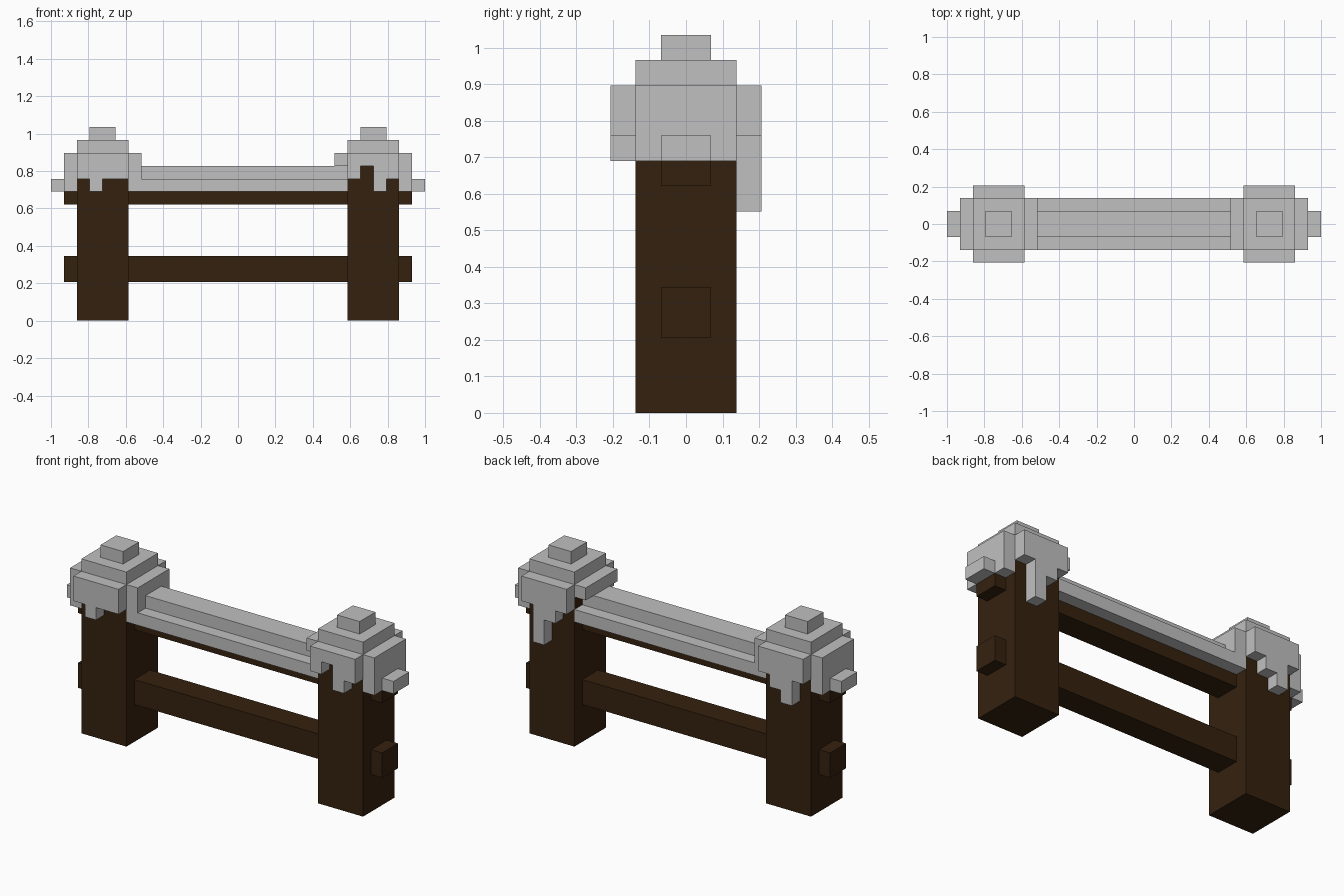
import bpy, bmesh

U = 2 / 29  # one block unit

cube = bpy.data.objects.get("Cube")
if cube:
    bpy.data.objects.remove(cube, do_unlink=True)


def make_material(name, rgb):
    m = bpy.data.materials.new(name)
    m.use_nodes = True
    col = (*rgb, 1)
    m.diffuse_color = col
    bsdf = next(n for n in m.node_tree.nodes if n.type == 'BSDF_PRINCIPLED')
    bsdf.inputs["Base Color"].default_value = col
    bsdf.inputs["Roughness"].default_value = 0.9
    return m


WOOD = make_material("dark_wood", (0.036, 0.0155, 0.0048))
SNOW = make_material("snow_grey", (0.53, 0.53, 0.53))


def finish(name, bm, mat):
    bmesh.ops.recalc_face_normals(bm, faces=bm.faces)
    me = bpy.data.meshes.new(name)
    bm.to_mesh(me)
    bm.free()
    me.materials.append(mat)
    ob = bpy.data.objects.new(name, me)
    bpy.context.collection.objects.link(ob)


def box(name, x, y, z, mat):
    """Box from (low, high) ranges in block units."""
    bm = bmesh.new()
    bmesh.ops.create_cube(bm, size=1)
    for v in bm.verts:
        v.co = [r[0 if c < 0 else 1] * U for c, r in zip(v.co, (x, y, z))]
    finish(name, bm, mat)


def drip_plate(name, x0, y, bottoms, top=13):
    """Snow sheet with a stepped lower edge, one bottom height per column."""
    pts = [(x0 + len(bottoms), top), (x0, top)]
    for i, b in enumerate(bottoms):
        for p in ((x0 + i, b), (x0 + i + 1, b)):
            if p != pts[-1]:
                pts.append(p)
    bm = bmesh.new()
    face = bm.faces.new([bm.verts.new((px * U, y[0] * U, pz * U)) for px, pz in pts])
    ext = bmesh.ops.extrude_face_region(bm, geom=[face])
    moved = [g for g in ext["geom"] if isinstance(g, bmesh.types.BMVert)]
    bmesh.ops.translate(bm, vec=(0, (y[1] - y[0]) * U, 0), verts=moved)
    finish(name, bm, SNOW)


# Rails running through both posts
box("lower_rail", (-13.5, 13.5), (-1, 1), (3, 5), WOOD)
box("upper_rail", (-13.5, 13.5), (-1, 1), (9, 11), WOOD)

# Snow lying on the upper rail
box("rail_snow_base", (-8.5, 8.5), (-2, 2), (10, 11), SNOW)
box("rail_snow_ridge", (-7.5, 8.5), (-1, 1), (11, 12), SNOW)

# Posts with their snow caps: front drips, back drips, inner sheet bottom
sides = {
    "right": (-1, (11, 10, 11, 11), (11, 9, 10, 11), 11),
    "left": (1, (11, 12, 10, 11), (11, 10, 8, 11), 12),
}
for side, (s, front, back, inner) in sides.items():
    def span(a, b):
        return tuple(sorted((a * s, b * s)))

    post = span(8.5, 12.5)
    box(side + "_post", post, (-2, 2), (0, 13), WOOD)
    box(side + "_snow_cap", post, (-2, 2), (13, 14), SNOW)
    box(side + "_snow_peak", span(9.5, 11.5), (-1, 1), (14, 15), SNOW)
    box(side + "_snow_outer", span(12.5, 13.5), (-2, 2), (10, 13), SNOW)
    box(side + "_snow_inner", span(7.5, 8.5), (-2, 2), (inner, 13), SNOW)
    box(side + "_rail_end_snow", span(13.5, 14.5), (-1, 1), (10, 11), SNOW)
    drip_plate(side + "_snow_front", post[0], (-3, -2), front)
    drip_plate(side + "_snow_back", post[0], (2, 3), back)
